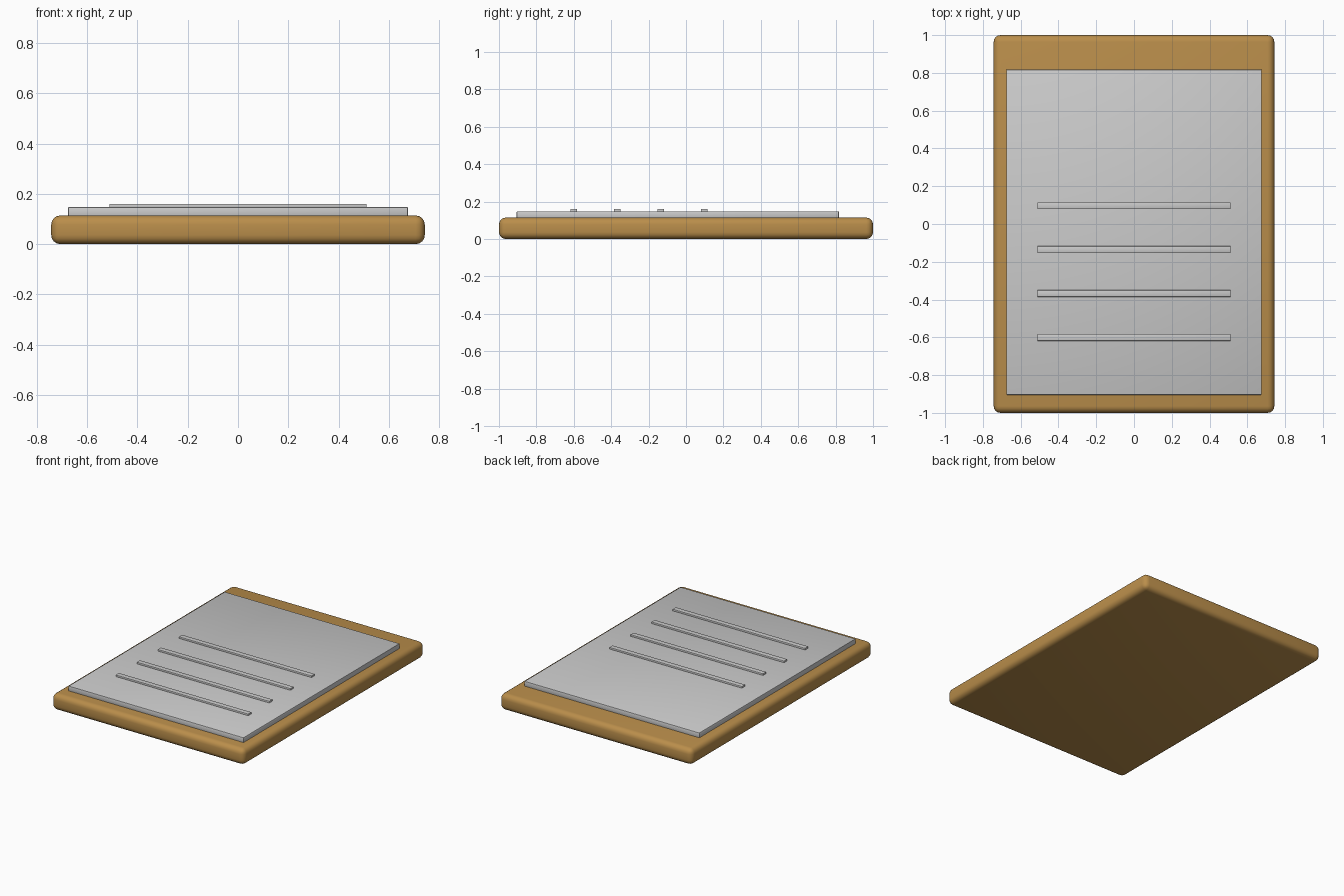
import bpy
import math

if "Cube" in bpy.data.objects:
    bpy.data.objects.remove(bpy.data.objects["Cube"])


def slab(name, x, y, z, bevel, segments, mat=None):
    """Rounded box given by its (min, max) extents."""
    bpy.ops.mesh.primitive_cube_add(
        size=1, location=(sum(x) / 2, sum(y) / 2, sum(z) / 2))
    ob = bpy.context.object
    ob.name = name
    ob.scale = (x[1] - x[0], y[1] - y[0], z[1] - z[0])
    bpy.ops.object.transform_apply(location=False, rotation=False, scale=True)
    mod = ob.modifiers.new("rounded_edges", 'BEVEL')
    mod.width = bevel
    mod.segments = segments
    bpy.ops.object.modifier_apply(modifier=mod.name)
    bpy.ops.object.shade_smooth_by_angle(angle=math.radians(35))
    if mat:
        ob.data.materials.append(mat)
    return ob


wood = bpy.data.materials.new("wood")
wood.diffuse_color = (0.49, 0.27, 0.07, 1)
wood.use_nodes = True
wood.node_tree.nodes["Principled BSDF"].inputs["Base Color"].default_value = wood.diffuse_color

# wooden backing board
slab("board", (-0.743, 0.743), (-1, 1), (0, 0.114), 0.036, 4, wood)

# grey sheet, sitting slightly towards the front
slab("sheet", (-0.676, 0.676), (-0.905, 0.818), (0.108, 0.148), 0.005, 2)

# four raised lines on the sheet
for i in range(4):
    y = 0.097 - i * 0.2325
    slab(f"line_{i + 1}", (-0.512, 0.512), (y - 0.018, y + 0.018),
         (0.144, 0.16), 0.003, 2)
